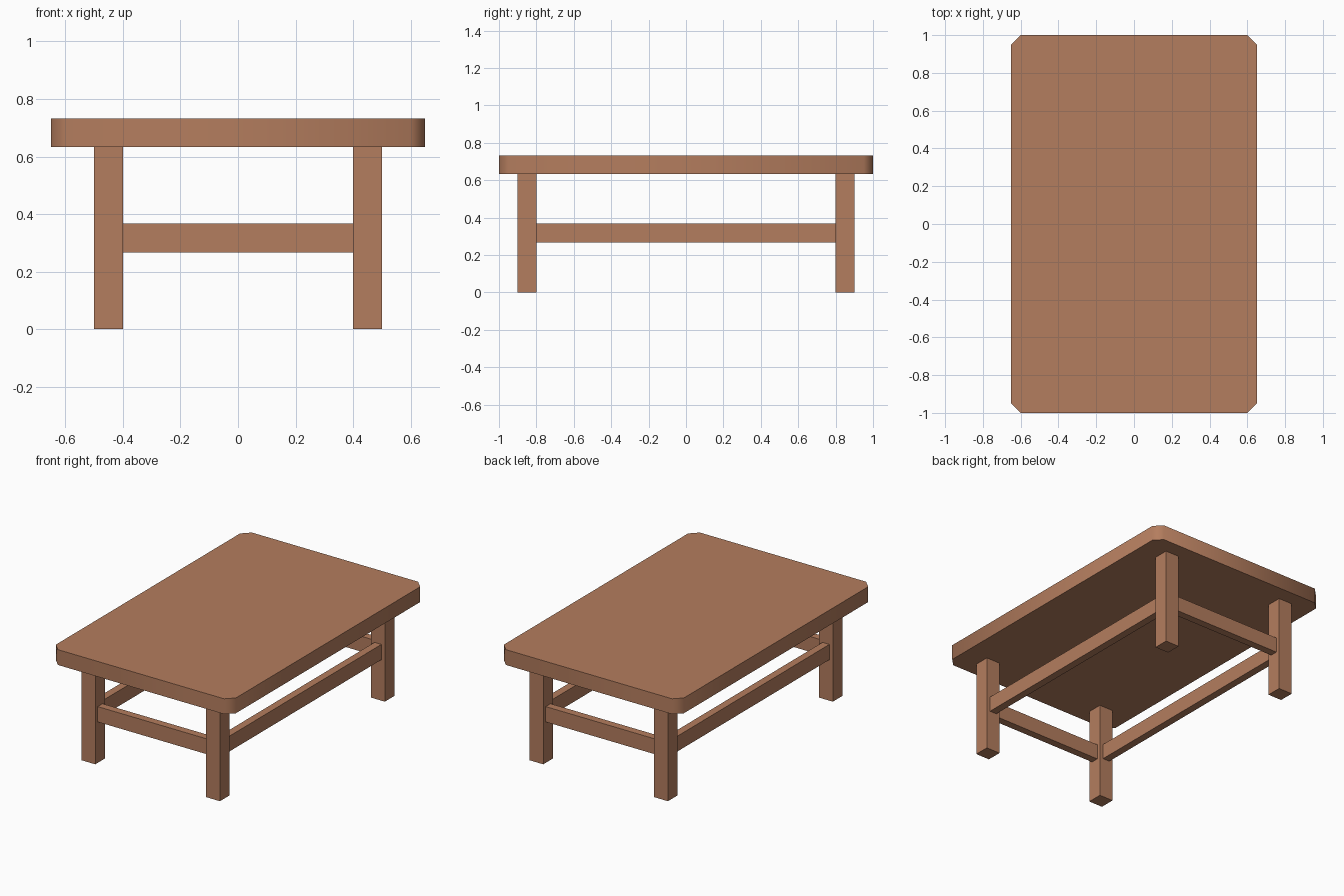
import bpy, bmesh, math
from mathutils import Matrix

if "Cube" in bpy.data.objects:
    bpy.data.objects.remove(bpy.data.objects["Cube"])

wood = bpy.data.materials.new("warm brown wood")
wood.diffuse_color = (0.456, 0.205, 0.112, 1.0)
wood.use_nodes = True
wood.node_tree.nodes["Principled BSDF"].inputs["Base Color"].default_value = wood.diffuse_color


def box(name, center, size, corner=0.0):
    """Box; a corner value cuts the four upright edges with one flat chamfer."""
    bm = bmesh.new()
    bmesh.ops.create_cube(bm, size=1.0, matrix=Matrix.Diagonal((*size, 1.0)))
    if corner:
        upright = [e for e in bm.edges
                   if abs(e.verts[0].co.z - e.verts[1].co.z) > size[2] * 0.5]
        bmesh.ops.bevel(bm, geom=upright, offset=corner, offset_type='OFFSET',
                        segments=1, profile=0.5, affect='EDGES')
        for f in bm.faces:
            f.smooth = True
    mesh = bpy.data.meshes.new(name)
    bm.to_mesh(mesh)
    bm.free()
    if corner:
        # soft shading round the rim, crisp top and bottom edges
        mesh.set_sharp_from_angle(angle=math.radians(60))
    mesh.materials.append(wood)
    ob = bpy.data.objects.new(name, mesh)
    ob.location = center
    bpy.context.collection.objects.link(ob)
    return ob


LEG_H, THICK = 0.633, 0.10
LEG_X, LEG_Y = 0.45, 0.85
RAIL_Z, RAIL_W = 0.317, 0.05

# tabletop with cut corners
box("tabletop", (0, 0, LEG_H + THICK / 2), (1.30, 2.0, THICK), corner=0.05)

# four square legs
for sy, end in ((-1, "front"), (1, "back")):
    for sx, side in ((-1, "left"), (1, "right")):
        box(f"{end}_{side}_leg", (sx * LEG_X, sy * LEG_Y, LEG_H / 2),
            (THICK, THICK, LEG_H))

# rails joining the legs
for s, end, side in ((-1, "front", "left"), (1, "back", "right")):
    box(f"{end}_rail", (0, s * LEG_Y, RAIL_Z),
        (2 * LEG_X - THICK, RAIL_W, THICK))
    box(f"{side}_rail", (s * LEG_X, 0, RAIL_Z),
        (RAIL_W, 2 * LEG_Y - THICK, THICK))
